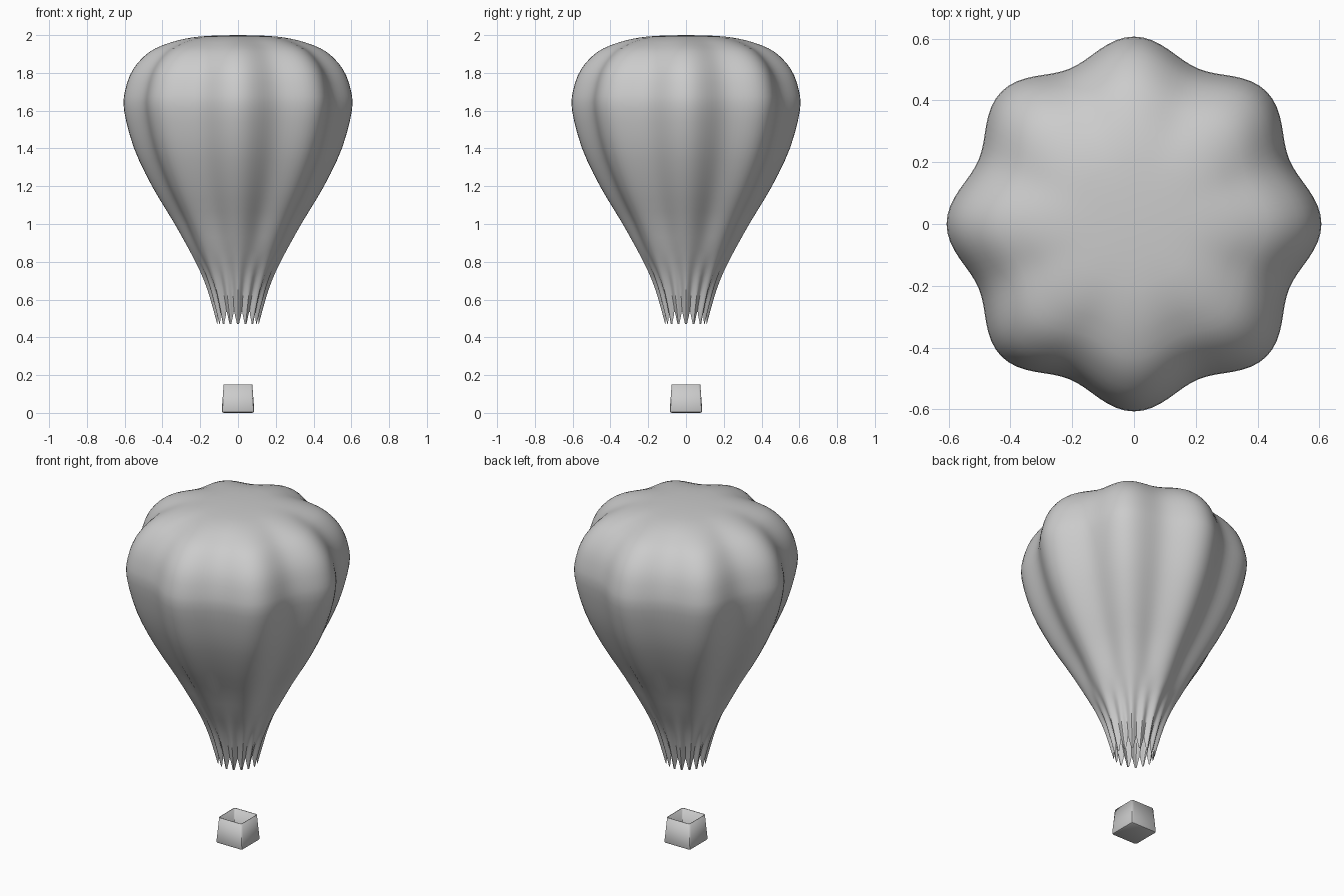
import bpy, bmesh
from math import cos, sin, pi, radians
from mathutils import Vector

cube = bpy.data.objects.get("Cube")
if cube:
    bpy.data.objects.remove(cube)

# One plain grey for the whole model
grey = bpy.data.materials.new("plain_grey")
grey.use_nodes = True
COLOUR = (0.6, 0.6, 0.6, 1)
grey.diffuse_color = COLOUR
grey.node_tree.nodes["Principled BSDF"].inputs["Base Color"].default_value = COLOUR


def finish(bm, name, angle):
    bmesh.ops.recalc_face_normals(bm, faces=bm.faces)
    mesh = bpy.data.meshes.new(name)
    bm.to_mesh(mesh)
    bm.free()
    mesh.materials.append(grey)
    obj = bpy.data.objects.new(name, mesh)
    bpy.context.collection.objects.link(obj)
    bpy.ops.object.select_all(action='DESELECT')
    obj.select_set(True)
    bpy.context.view_layer.objects.active = obj
    bpy.ops.object.shade_smooth_by_angle(angle=radians(angle))
    return obj


def smooth_path(points, steps):
    """Catmull-Rom curve through the points."""
    pts = [Vector(p) for p in points]
    pts = [2 * pts[0] - pts[1]] + pts + [2 * pts[-1] - pts[-2]]
    path = []
    for a, b, c, d in zip(pts, pts[1:], pts[2:], pts[3:]):
        for i in range(steps):
            t = i / steps
            path.append(0.5 * (2 * b + (c - a) * t + (2 * a - 5 * b + 4 * c - d) * t**2
                               + (3 * b - a - 3 * c + d) * t**3))
    return path + [pts[-2]]


def ramp(x, low, high):
    return min(1, max(0, (x - low) / (high - low)))


# Envelope: eight soft lobes, a pleated skirt and a toothed mouth
SEGMENTS, LOBES, TEETH = 128, 8, 16
profile = [(0.11, 0.47), (0.14, 0.58), (0.172, 0.68), (0.225, 0.8), (0.335, 1.0),
           (0.455, 1.2), (0.55, 1.4), (0.603, 1.6), (0.597, 1.71), (0.555, 1.82),
           (0.47, 1.91), (0.36, 1.96), (0.24, 1.988), (0.12, 1.998)]


def envelope_point(r, z, angle):
    lobe = (1 - cos(LOBES * angle)) / 2
    pleat = (1 - cos(TEETH * angle)) / 2
    depth = 0.03 + 0.073 * ramp(z, 0.6, 1.0)
    if z > 1.7:
        depth *= ramp(r, 0.12, 0.4)
    fold = 0.13 * (1 - ramp(z, 0.58, 0.84))
    r *= 1 - depth * lobe - fold * pleat
    return Vector((r * cos(angle), r * sin(angle), z))


bm = bmesh.new()
rings = [[envelope_point(r, z, 2 * pi * i / SEGMENTS) for i in range(SEGMENTS)]
         for r, z in smooth_path(profile, 3)]
for i in range(SEGMENTS):
    # pull the mouth edge up between the teeth
    phase = (i * TEETH / SEGMENTS + 0.5) % 1 - 0.5
    notch = ramp(abs(phase), 0.12, 0.5)
    top = rings[2][i].copy()
    for k in range(2):
        rings[k][i] = rings[k][i].lerp(top, notch * 0.95)
rings = [[bm.verts.new(p) for p in ring] for ring in rings]
for low, high in zip(rings, rings[1:]):
    for i in range(SEGMENTS):
        j = (i + 1) % SEGMENTS
        bm.faces.new((low[i], low[j], high[j], high[i]))
crown = bm.verts.new((0, 0, 2))
for i in range(SEGMENTS):
    bm.faces.new((rings[-1][i], rings[-1][(i + 1) % SEGMENTS], crown))
finish(bm, "envelope", 30)

# Basket: open tapered box with softened corners and thin walls
bm = bmesh.new()
bmesh.ops.create_cube(bm, size=1)
for v in bm.verts:
    half = 0.076 if v.co.z > 0 else 0.087
    v.co = (2 * half * v.co.x, 2 * half * v.co.y, 0.15 if v.co.z > 0 else 0)
top_faces = [f for f in bm.faces if f.calc_center_median().z > 0.14]
bmesh.ops.delete(bm, geom=top_faces, context='FACES_ONLY')
soft = [e for e in bm.edges if not e.is_boundary]
bmesh.ops.bevel(bm, geom=soft, offset=0.012, segments=2, profile=0.5, affect='EDGES')
basket = finish(bm, "basket", 35)
walls = basket.modifiers.new("walls", 'SOLIDIFY')
walls.thickness = 0.004
walls.offset = -1
